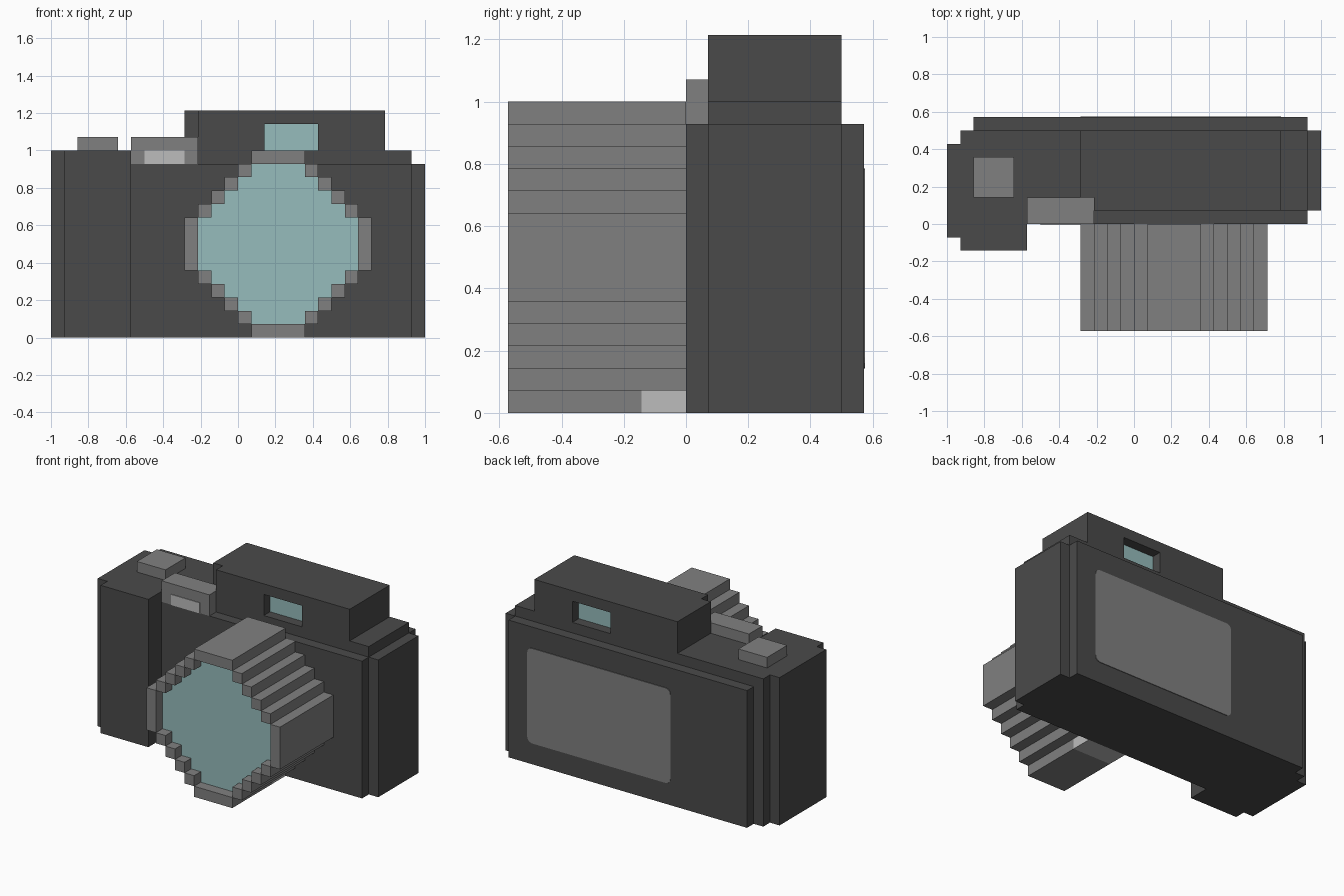
import bpy, bmesh
from mathutils import Vector

if "Cube" in bpy.data.objects:
    bpy.data.objects.remove(bpy.data.objects["Cube"], do_unlink=True)

U = 1 / 14          # one block of the grid; all sizes below are in blocks
THIN = 0.06         # plate thickness in blocks


def material(name, rgb):
    m = bpy.data.materials.new(name)
    m.use_nodes = True
    m.diffuse_color = (*rgb, 1)
    m.node_tree.nodes["Principled BSDF"].inputs["Base Color"].default_value = (*rgb, 1)
    return m


DARK = material("dark grey", (0.0685, 0.0685, 0.0685))
MID = material("mid grey", (0.216, 0.216, 0.216))
LIGHT = material("light grey", (0.503, 0.503, 0.503))
GLASS = material("teal glass", (0.305, 0.503, 0.503))


def finish(name, bm, *mats):
    bmesh.ops.recalc_face_normals(bm, faces=bm.faces)
    bmesh.ops.scale(bm, vec=(U, U, U), verts=bm.verts)
    mesh = bpy.data.meshes.new(name)
    bm.to_mesh(mesh)
    bm.free()
    for m in mats:
        mesh.materials.append(m)
    ob = bpy.data.objects.new(name, mesh)
    bpy.context.collection.objects.link(ob)
    return ob


def add_box(bm, x, y, z):
    verts = bmesh.ops.create_cube(bm, size=1)["verts"]
    for v in verts:
        v.co = [r[0] if c < 0 else r[1] for c, r in zip(v.co, (x, y, z))]


def box(name, mat, x, y, z):
    bm = bmesh.new()
    add_box(bm, x, y, z)
    return finish(name, bm, mat)


def extrude(bm, points, offset):
    face = bm.faces.new([bm.verts.new(p) for p in points])
    new = bmesh.ops.extrude_face_region(bm, geom=[face], use_keep_orig=True)["geom"]
    bmesh.ops.translate(bm, vec=Vector(offset),
                        verts=[v for v in new if isinstance(v, bmesh.types.BMVert)])


def plan(name, mat, outline, z0, z1):
    bm = bmesh.new()
    extrude(bm, [(x, y, z0) for x, y in outline], (0, 0, z1 - z0))
    return finish(name, bm, mat)


# Body core with stepped hand grip, then the slightly lower panels around it
plan("body", DARK, [(-14, -1), (-13, -1), (-13, -2), (-8, -2), (-8, 1), (13, 1),
                    (13, 7), (-13, 7), (-13, 6), (-14, 6)], 0, 14)
box("front_panel", DARK, (-8, 13), (0, 1), (0, 13))
box("left_side_panel", DARK, (13, 14), (1, 7), (0, 13))
box("back_panel", DARK, (-12, 13), (7, 8), (0, 13))

# Viewfinder housing: notched lower layer under a solid roof
plan("viewfinder_housing", DARK,
     [(-4, 2), (-3, 2), (-3, 1), (2, 1), (2, 2), (6, 2), (6, 1), (11, 1),
      (11, 7), (7, 7), (7, 6), (3, 6), (3, 7), (-4, 7)], 14, 16)
plan("viewfinder_roof", DARK,
     [(-4, 2), (-3, 2), (-3, 1), (11, 1), (11, 7), (-4, 7)], 16, 17)
box("front_viewfinder_glass", GLASS, (2, 6), (2 - THIN, 2), (14, 16))
box("back_viewfinder_glass", GLASS, (3, 7), (6, 6 + THIN), (14, 16))

# Shutter button and flash
box("shutter_button", MID, (-12, -9), (2, 5), (14, 15))
box("flash_housing", MID, (-8, -3), (0, 2), (13, 15))
box("flash_lamp", LIGHT, (-7, -4), (-THIN, 0), (13, 14))

# Back screen with softened corners
bm = bmesh.new()
add_box(bm, (-4, 11), (8, 8 + THIN), (2, 11))
corners = [e for e in bm.edges if abs(e.verts[0].co.y - e.verts[1].co.y) > THIN / 2]
bmesh.ops.bevel(bm, geom=corners, offset=0.5, segments=3, profile=0.5, affect='EDGES')
finish("back_screen", bm, MID)

# Lens barrel: stepped round outline, with the front cap as glass
CX = 3
halves = [3, 4, 5, 6, 7, 7, 7, 7, 6, 5, 4, 3, 2]     # half width of rows z = 1 .. 13
right = []
for i, h in enumerate(halves):
    for z in (i + 1, i + 2):
        if len(right) > 1 and right[-1][0] == h and right[-2][0] == h:
            right[-1] = (h, z)
        elif not right or right[-1] != (h, z):
            right.append((h, z))
outline = right + [(-h, z) for h, z in reversed(right)]
bm = bmesh.new()
extrude(bm, [(CX + h, -7, z) for h, z in outline], (0, 7, 0))
for f in bm.faces:
    f.material_index = int(all(v.co.y < -6.9 for v in f.verts))
finish("lens_barrel", bm, MID, GLASS)

# Lens rim: ring of blocks standing in front of the glass
bm = bmesh.new()
add_box(bm, (CX - 2, CX + 2), (-8, -7), (13, 14))
for s in (-1, 1):
    for h in range(3, 7):
        xs = sorted((CX + s * (h - 1), CX + s * h))
        add_box(bm, xs, (-8, -7), (h - 2, h - 1))
        add_box(bm, xs, (-8, -7), (15 - h, 16 - h))
    add_box(bm, sorted((CX + s * 6, CX + s * 7)), (-8, -7), (5, 9))
finish("lens_rim", bm, MID)

# Lowest row of the lens, with a light release block next to the body
box("lens_base", MID, (CX - 2, CX + 2), (-8, -2), (0, 1))
box("lens_release", LIGHT, (CX - 2, CX + 2), (-2, 0), (0, 1))
